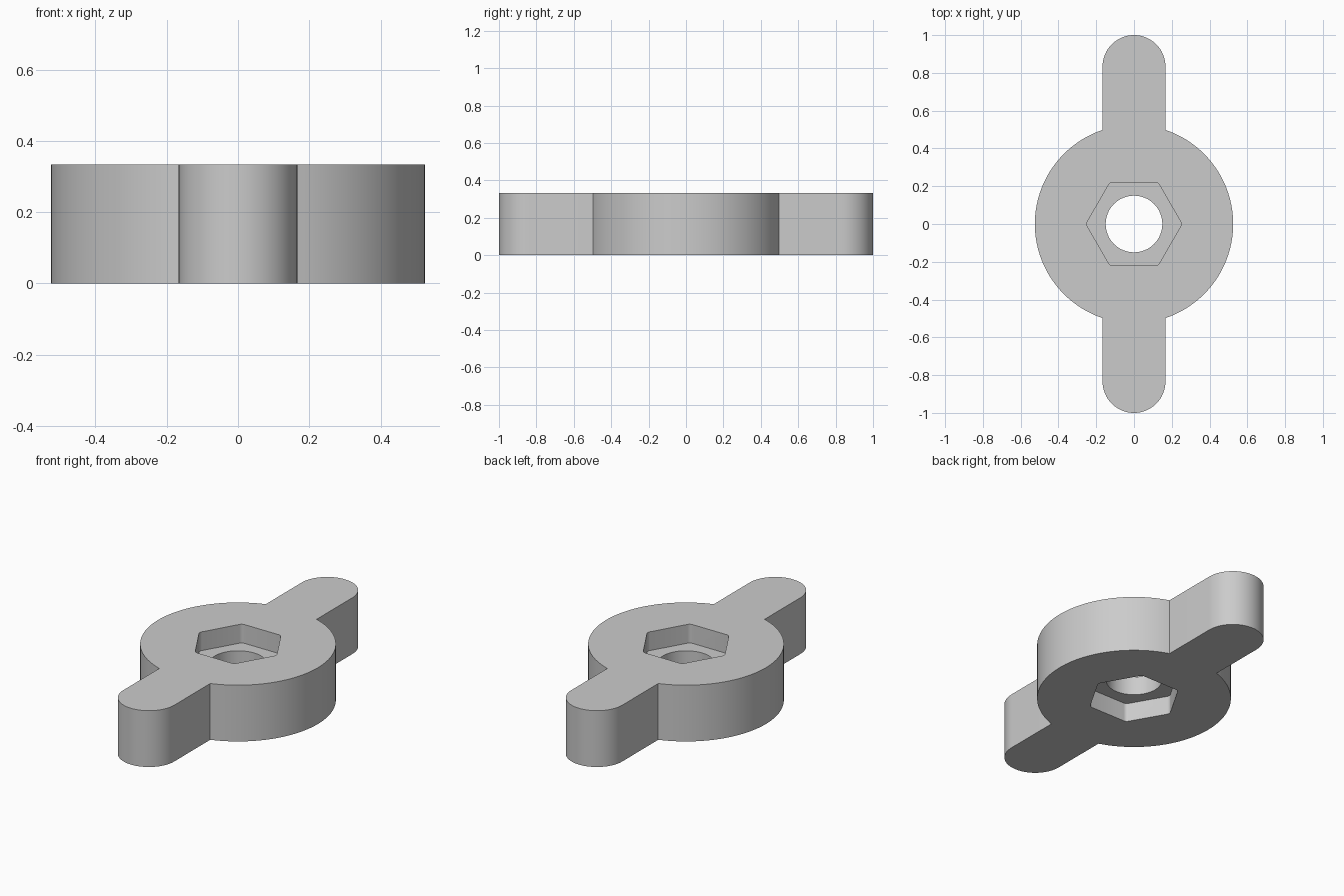
import bpy, bmesh
from math import sin, cos, pi, asin, sqrt, radians

cube = bpy.data.objects.get("Cube")
if cube:
    bpy.data.objects.remove(cube, do_unlink=True)

HEIGHT = 1 / 3
HUB_R = 0.525
ARM_R = HEIGHT / 2
POCKET = HEIGHT / 3
BORE_R = 0.15
HEX_APOTHEM = 0.22
HEX_ROUND = 0.025

gray = bpy.data.materials.new("plain_gray")
gray.use_nodes = True
colour = (0.6, 0.6, 0.6, 1)
gray.diffuse_color = colour
gray.node_tree.nodes["Principled BSDF"].inputs["Base Color"].default_value = colour


def arc(cx, cy, r, start, end, steps):
    angles = [start + (end - start) * i / steps for i in range(steps + 1)]
    return [(cx + r * cos(a), cy + r * sin(a)) for a in angles]


def prism(name, outline, z0, z1):
    """Extrude a flat outline from z0 to z1."""
    bm = bmesh.new()
    base = bm.faces.new([bm.verts.new((x, y, z0)) for x, y in outline])
    top = bmesh.ops.extrude_face_region(bm, geom=[base])["geom"]
    verts = [v for v in top if isinstance(v, bmesh.types.BMVert)]
    bmesh.ops.translate(bm, verts=verts, vec=(0, 0, z1 - z0))
    bmesh.ops.recalc_face_normals(bm, faces=bm.faces)
    mesh = bpy.data.meshes.new(name)
    bm.to_mesh(mesh)
    bm.free()
    mesh.materials.append(gray)
    obj = bpy.data.objects.new(name, mesh)
    bpy.context.collection.objects.link(obj)
    return obj


# Round hub with a round-ended arm at front and back, as one outline
gap = asin(ARM_R / HUB_R)
half = arc(0, 0, HUB_R, gap - pi / 2, pi / 2 - gap, 56)
half += arc(0, 1 - ARM_R, ARM_R, 0, pi, 32)
body = prism("wing_nut_body", half + [(-x, -y) for x, y in half], 0, HEIGHT)

# Hexagon with softly rounded corners
hexagon = []
corner = (HEX_APOTHEM - HEX_ROUND) / cos(pi / 6)
for i in range(6):
    a = i * pi / 3
    hexagon += arc(corner * cos(a), corner * sin(a), HEX_ROUND, a - pi / 6, a + pi / 6, 4)

# Bore through the middle, hexagonal pockets above and below
cutters = [
    prism("bore_cutter", arc(0, 0, BORE_R, 0, 2 * pi, 64)[:-1], -0.1, HEIGHT + 0.1),
    prism("top_pocket_cutter", hexagon, HEIGHT - POCKET, HEIGHT + 0.2),
    prism("bottom_pocket_cutter", hexagon, -0.2, POCKET),
]
bpy.ops.object.select_all(action="DESELECT")
bpy.context.view_layer.objects.active = body
body.select_set(True)
for cutter in cutters:
    cutter.hide_render = True
    mod = body.modifiers.new(cutter.name, "BOOLEAN")
    mod.operation = "DIFFERENCE"
    mod.solver = "EXACT"
    mod.object = cutter
    bpy.ops.object.modifier_apply(modifier=mod.name)
    bpy.data.objects.remove(cutter, do_unlink=True)

bpy.ops.object.shade_smooth_by_angle(angle=radians(30))
